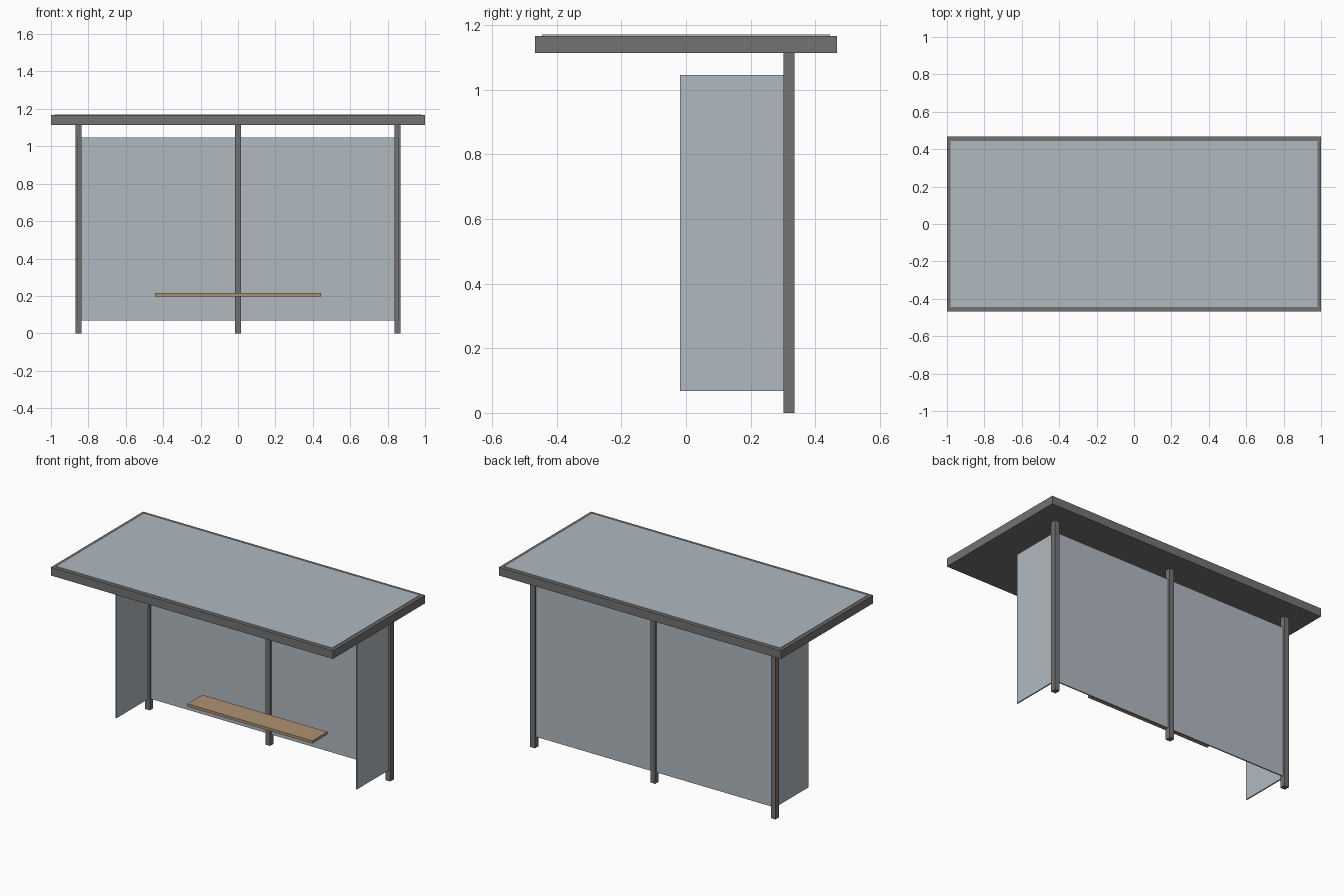
import bpy

cube = bpy.data.objects.get("Cube")
if cube:
    bpy.data.objects.remove(cube, do_unlink=True)


def material(name, color):
    mat = bpy.data.materials.new(name)
    mat.use_nodes = True
    rgba = (*color, 1.0)
    mat.diffuse_color = rgba
    mat.node_tree.nodes["Principled BSDF"].inputs["Base Color"].default_value = rgba
    return mat


metal = material("dark grey metal", (0.17, 0.17, 0.17))
glass = material("pale blue grey glass", (0.44, 0.49, 0.53))
wood = material("tan wood", (0.42, 0.29, 0.17))


def box(name, low, high, mat):
    """Axis-aligned box between two opposite corners."""
    bpy.ops.mesh.primitive_cube_add(size=1)
    obj = bpy.context.object
    obj.name = name
    for v in obj.data.vertices:
        v.co = [h if c > 0 else l for c, l, h in zip(v.co, low, high)]
    obj.data.materials.append(mat)
    return obj


ROOF_BASE = 1.114
POST_X = 0.853
HALF_POST = 0.0165
POST_FRONT, POST_BACK = 0.301, 0.336
GLASS_LOW, GLASS_HIGH = 0.068, 1.046
HALF_PANE = 0.004

# Roof slab with a thin glazed sheet on top
box("roof_frame", (-1, -0.467, ROOF_BASE), (1, 0.467, 1.167), metal)
box("roof_glass", (-0.98, -0.445, 1.163), (0.98, 0.445, 1.171), glass)

# Rear posts
for name, x in (("right_post", -POST_X), ("middle_post", 0), ("left_post", POST_X)):
    box(name, (x - HALF_POST, POST_FRONT, 0), (x + HALF_POST, POST_BACK, ROOF_BASE), metal)

# Back pane running through the posts
mid_y = (POST_FRONT + POST_BACK) / 2
box("back_glass", (-POST_X, mid_y - HALF_PANE, GLASS_LOW),
    (POST_X, mid_y + HALF_PANE, GLASS_HIGH), glass)

# Side panes reaching forward from the corner posts
for name, x in (("right_side_glass", -POST_X), ("left_side_glass", POST_X)):
    box(name, (x - HALF_PANE, -0.018, GLASS_LOW),
        (x + HALF_PANE, POST_BACK - 0.002, GLASS_HIGH), glass)

# Bench seat
box("bench_seat", (-0.443, 0.12, 0.198), (0.443, 0.272, 0.216), wood)
